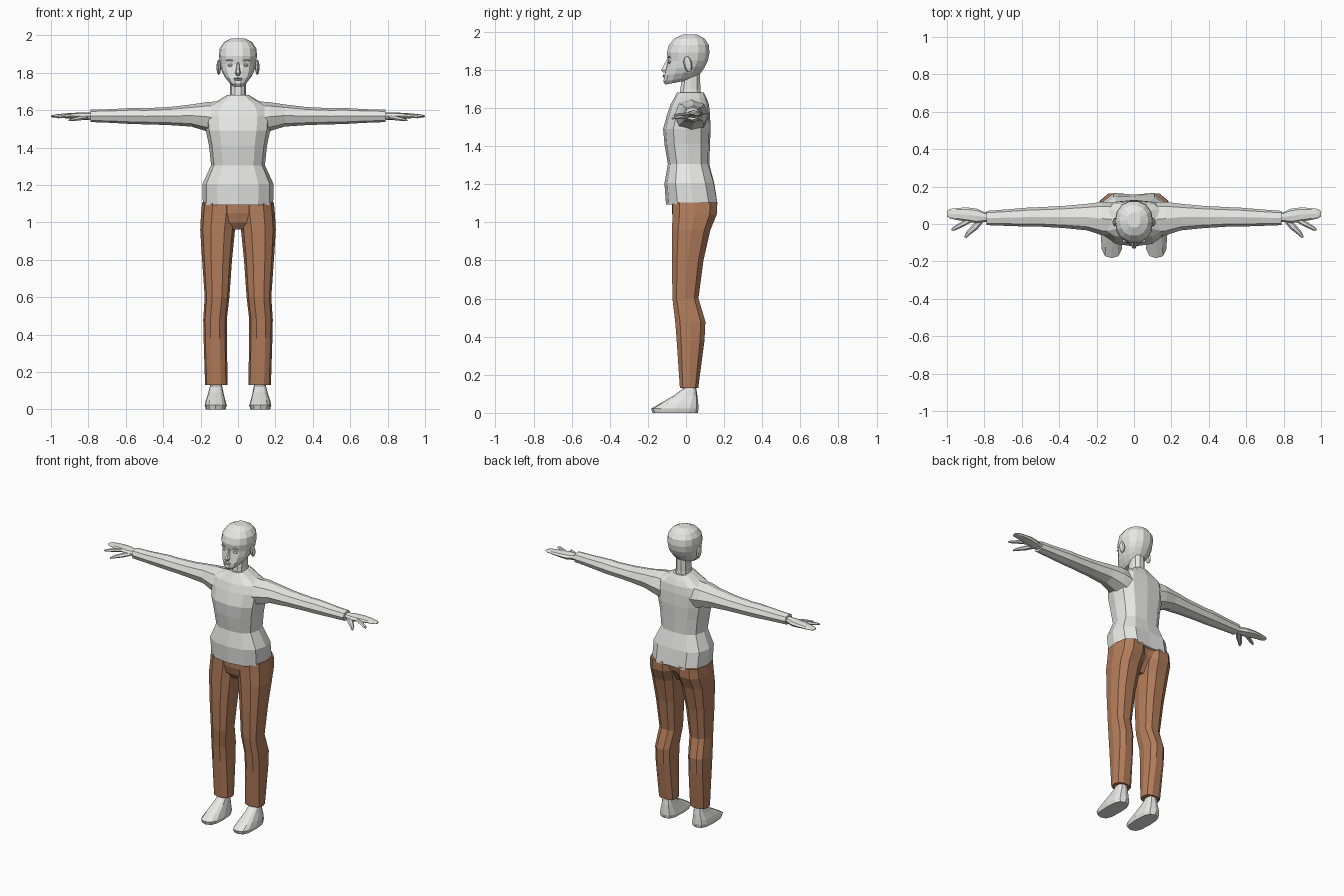
import bpy, bmesh, math
from mathutils import Vector, Matrix


def material(name, rgb):
    m = bpy.data.materials.new(name)
    m.diffuse_color = (*rgb, 1)
    return m


GREY = material("pale_grey", (0.8, 0.8, 0.79))
BROWN = material("brown_cloth", (0.45, 0.205, 0.105))


def spow(v, p):
    return math.copysign(abs(v) ** p, v)


def ring(z, x0, x1, y0, y1, n=12, p=0.85, tilt=0.0, dent=0.0):
    """Horizontal rounded section; tilt lifts its back, dent pulls in the back centre."""
    cx, cy, rx, ry = (x0 + x1) / 2, (y0 + y1) / 2, (x1 - x0) / 2, (y1 - y0) / 2
    pts = []
    for i in range(n):
        a = 2 * math.pi * i / n
        c, s = math.cos(a), math.sin(a)
        y = cy + ry * spow(s, p)
        if s > 0.99:
            y -= dent
        pts.append(Vector((cx + rx * spow(c, p), y, z + tilt * (s + 1) / 2)))
    return pts


def ring_x(x, y0, y1, z0, z1, n=8):
    """Section across the x axis."""
    return [Vector((x, q.x, q.y)) for q in ring(0, y0, y1, z0, z1, n, 0.9)]


def finish(name, bm, mat, side=1):
    if side < 0:
        bmesh.ops.scale(bm, vec=(-1, 1, 1), verts=bm.verts)
    bmesh.ops.recalc_face_normals(bm, faces=bm.faces)
    me = bpy.data.meshes.new(name)
    bm.to_mesh(me)
    bm.free()
    me.materials.append(mat)
    ob = bpy.data.objects.new(name, me)
    bpy.context.collection.objects.link(ob)
    return ob


def loft(name, rings, mat, side=1):
    bm = bmesh.new()
    loops = [[bm.verts.new(v) for v in r] for r in rings]
    n = len(loops[0])
    for a, b in zip(loops, loops[1:]):
        for i in range(n):
            j = (i + 1) % n
            bm.faces.new((a[i], a[j], b[j], b[i]))
    bm.faces.new(loops[0])
    bm.faces.new(loops[-1])
    return finish(name, bm, mat, side)


def limb(name, path, mat, side=1, n=6, flat=0.7):
    """Tapered digit through (x, y, z, radius) points."""
    pts = [Vector(q[:3]) for q in path]
    d = (pts[-1] - pts[0]).normalized()
    u = d.cross(Vector((0, 0, 1))).normalized()
    w = u.cross(d)
    rings = [[c + q[3] * (u * math.cos(2 * math.pi * i / n) + w * flat * math.sin(2 * math.pi * i / n))
              for i in range(n)] for c, q in zip(pts, path)]
    return loft(name, rings, mat, side)


def blob(name, loc, scale, mat, side=1, turn=0.0):
    bm = bmesh.new()
    bmesh.ops.create_uvsphere(bm, u_segments=8, v_segments=6, radius=1)
    bmesh.ops.transform(bm, verts=bm.verts, matrix=Matrix.Translation(loc)
                        @ Matrix.Rotation(turn, 4, 'X') @ Matrix.Diagonal((*scale, 1)))
    return finish(name, bm, mat, side)


def union(base, *others):
    bpy.context.view_layer.objects.active = base
    for o in others:
        m = base.modifiers.new("join", 'BOOLEAN')
        m.operation, m.solver, m.object = 'UNION', 'EXACT', o
        bpy.ops.object.modifier_apply(modifier=m.name)
        bpy.data.objects.remove(o)


# Shirt: torso with two sleeves
torso = loft("shirt", [ring(z, -w, w, f, b, 12, 0.8, 0, d) for z, w, f, b, d in (
    (1.092, .188, -.105, .182, .025),
    (1.205, .190, -.113, .160, .012),
    (1.305, .144, -.095, .126, .004),
    (1.41, .155, -.113, .130, .004),
    (1.49, .172, -.120, .133, .004),
    (1.57, .180, -.098, .130, .004),
    (1.62, .165, -.080, .122, .002),
    (1.652, .105, -.062, .108, 0),
    (1.682, .056, -.046, .092, 0))], GREY)
sleeves = [loft("sleeve", [ring_x(*r) for r in (
    (.09, -.07, .115, 1.455, 1.648),
    (.17, -.06, .118, 1.488, 1.642),
    (.25, -.034, .108, 1.512, 1.630),
    (.37, -.022, .097, 1.520, 1.616),
    (.50, -.014, .090, 1.524, 1.610),
    (.56, -.014, .088, 1.525, 1.612),
    (.68, -.010, .078, 1.532, 1.605),
    (.788, -.006, .070, 1.536, 1.602))], GREY, s) for s in (1, -1)]
union(torso, *sleeves)

# Trousers: pelvis with two legs
pelvis = loft("trousers", [ring(z, -w, w, f, b, 12, .8, 0, d) for z, w, f, b, d in (
    (1.11, .184, -.075, .165, .02),
    (1.05, .180, -.074, .158, .03),
    (1.0, .120, -.062, .115, .03),
    (.962, .045, -.035, .07, .01))], BROWN)
legs = [loft("leg", [ring(*r, n=10, p=.8) for r in (
    (1.105, .004, .192, -.075, .168),
    (1.04, .004, .198, -.076, .166),
    (.96, .016, .202, -.077, .132),
    (.80, .032, .192, -.077, .095),
    (.60, .046, .178, -.074, .068),
    (.48, .060, .186, -.060, .105),
    (.38, .060, .184, -.052, .100),
    (.13, .055, .176, -.034, .066))], BROWN, s) for s in (1, -1)]
union(pelvis, *legs)

# Neck and head
loft("neck", [ring(z, -w, w, f, b, 10) for z, w, f, b in (
    (1.65, .048, -.038, .085), (1.70, .042, -.032, .078), (1.78, .042, -.02, .075))], GREY)
loft("head", [ring(z, -w, w, f, b, 14, .92, t) for z, w, f, b, t in (
    (1.722, .034, -.112, .045, .03),
    (1.738, .052, -.121, .068, .03),
    (1.770, .074, -.115, .088, .025),
    (1.805, .088, -.106, .104, .015),
    (1.845, .096, -.097, .118, .005),
    (1.890, .102, -.103, .126, 0),
    (1.930, .098, -.092, .122, 0),
    (1.963, .076, -.064, .100, 0),
    (1.984, .036, -.020, .062, 0))], GREY)

# Face
loft("nose", [ring(z, -w, w, f, -.08, 6) for z, w, f in (
    (1.786, .012, -.122), (1.798, .016, -.134), (1.815, .011, -.125), (1.855, .006, -.102))], GREY)
for i, z in enumerate((1.763, 1.771)):
    blob(("lower_lip", "upper_lip")[i], (0, -.112, z), (.022, .011, .005), GREY)

for s, tag in ((1, "left"), (-1, "right")):
    blob("eye_" + tag, (.038, -.085, 1.84), (.018, .010, .008), GREY, s)
    blob("brow_" + tag, (.038, -.089, 1.866), (.026, .010, .005), GREY, s)
    blob("ear_" + tag, (.103, .010, 1.83), (.012, .022, .042), GREY, s, .2)

    # Hand: palm with joined fingers, forefinger and thumb
    loft("hand_" + tag, [ring_x(*r) for r in (
        (.765, .012, .058, 1.550, 1.588),
        (.80, .012, .064, 1.548, 1.588),
        (.84, .004, .082, 1.547, 1.587),
        (.89, .012, .088, 1.553, 1.585),
        (.95, .022, .086, 1.559, 1.580),
        (.985, .030, .080, 1.560, 1.576),
        (1.0, .042, .068, 1.563, 1.571))], GREY, s)
    limb("forefinger_" + tag, ((.87, .025, 1.568, .014), (.92, -.002, 1.567, .014),
                               (.96, -.024, 1.563, .011), (.975, -.032, 1.561, .005)), GREY, s)
    limb("thumb_" + tag, ((.81, .03, 1.562, .016), (.85, -.015, 1.556, .018),
                          (.885, -.048, 1.549, .013), (.903, -.072, 1.544, .006)), GREY, s)

    # Foot
    loft("foot_" + tag, [ring(*r, n=12, p=.7) for r in (
        (0, .066, .172, -.176, .062),
        (.022, .060, .178, -.183, .066),
        (.05, .068, .172, -.135, .064),
        (.09, .078, .158, -.066, .060),
        (.125, .085, .150, -.018, .054),
        (.16, .085, .150, -.012, .052))], GREY, s)
